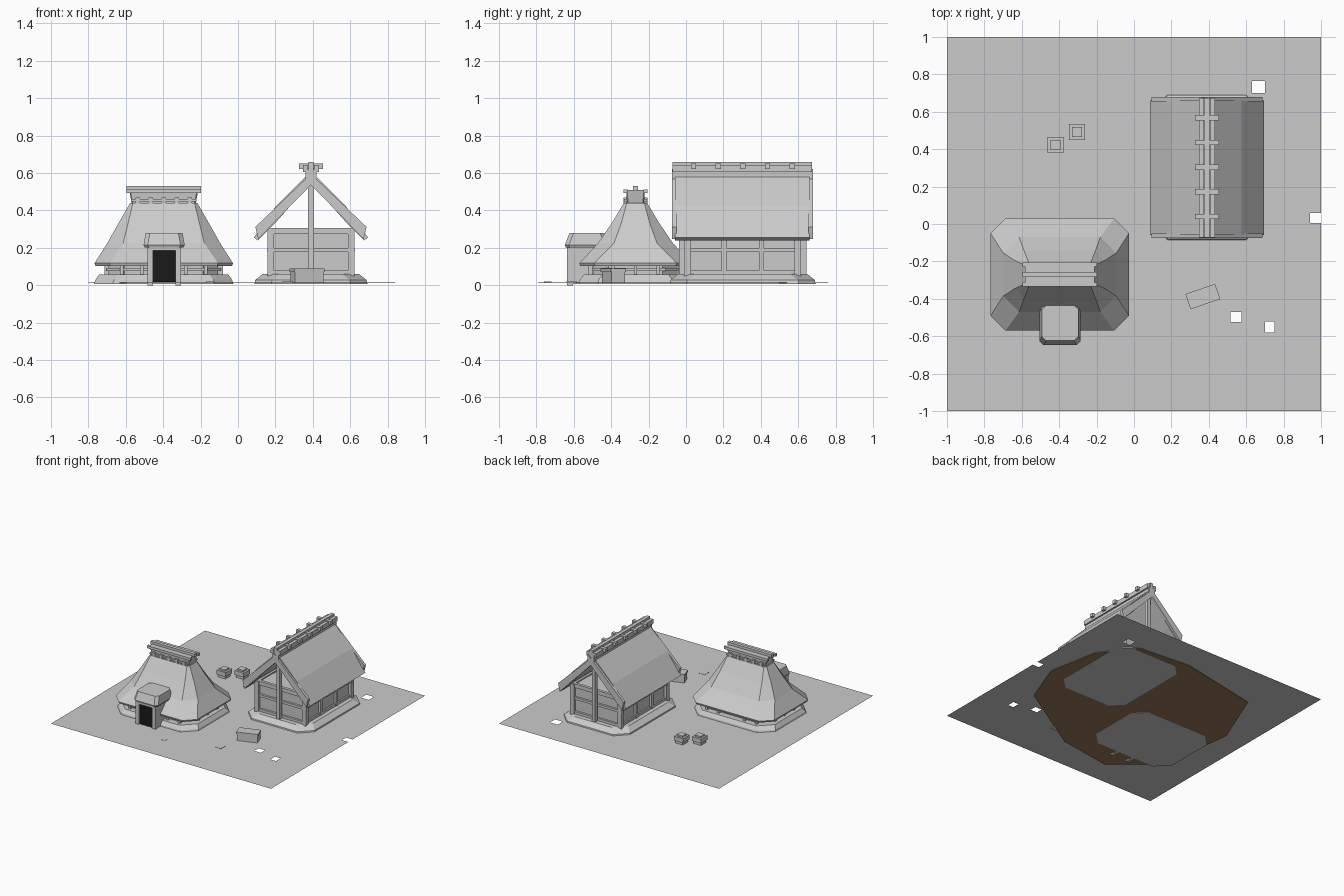
import bpy, bmesh, math
from mathutils import Matrix, Vector

if "Cube" in bpy.data.objects:
    bpy.data.objects.remove(bpy.data.objects["Cube"])


def material(name, rgb):
    m = bpy.data.materials.new(name)
    m.diffuse_color = (*rgb, 1)
    m.use_nodes = True
    m.node_tree.nodes["Principled BSDF"].inputs["Base Color"].default_value = m.diffuse_color
    return m


GREY = material("plain grey", (0.6, 0.6, 0.6))
BROWN = material("earth brown", (0.31, 0.18, 0.10))
BLACK = material("door black", (0.01, 0.01, 0.01))


def finish(name, bm, mat=GREY, normals=True):
    if normals:
        bmesh.ops.recalc_face_normals(bm, faces=bm.faces)
    me = bpy.data.meshes.new(name)
    bm.to_mesh(me)
    bm.free()
    me.materials.append(mat)
    ob = bpy.data.objects.new(name, me)
    bpy.context.collection.objects.link(ob)
    return ob


def box(name, x, y, z, mat=GREY):
    """Box from (min, max) pairs."""
    bm = bmesh.new()
    c = Vector([(p[0] + p[1]) / 2 for p in (x, y, z)])
    s = [p[1] - p[0] for p in (x, y, z)]
    bmesh.ops.create_cube(bm, size=1, matrix=Matrix.Translation(c) @ Matrix.Diagonal((*s, 1)))
    return finish(name, bm, mat)


def loft(name, rings, mat=GREY):
    """Closed solid through rings of equal point count."""
    bm = bmesh.new()
    vs = [[bm.verts.new(p) for p in r] for r in rings]
    n = len(vs[0])
    for a, b in zip(vs, vs[1:]):
        for i in range(n):
            bm.faces.new((a[i], a[(i + 1) % n], b[(i + 1) % n], b[i]))
    bm.faces.new(vs[0][::-1])
    bm.faces.new(vs[-1])
    return finish(name, bm, mat)


def octagon(cx, cy, hx, hy, chx, chy, z):
    q = [(hx, hy - chy), (hx - chx, hy)]
    pts = q + [(-x, y) for x, y in q[::-1]]
    pts += [(-x, -y) for x, y in pts]
    return [(cx + x, cy + y, z) for x, y in pts]


def prism(name, profile, y0, y1):
    """Profile in x-z, extruded along y."""
    return loft(name, [[(x, y, z) for x, z in profile] for y in (y0, y1)])


# ground sheet with a few square gaps
gaps = [(0.63, 0.70, 0.70, 0.765), (0.94, 1.0, 0.005, 0.06),
        (0.515, 0.575, -0.525, -0.47), (0.70, 0.75, -0.58, -0.52)]
xs = sorted({-1.0, 1.0} | {v for g in gaps for v in g[:2]})
ys = sorted({-1.0, 1.0} | {v for g in gaps for v in g[2:]})
bm = bmesh.new()
grid = [[bm.verts.new((x, y, 0.018)) for y in ys] for x in xs]
for i in range(len(xs) - 1):
    for j in range(len(ys) - 1):
        mx, my = (xs[i] + xs[i + 1]) / 2, (ys[j] + ys[j + 1]) / 2
        if not any(a < mx < b and c < my < d for a, b, c, d in gaps):
            bm.faces.new((grid[i][j], grid[i + 1][j], grid[i + 1][j + 1], grid[i][j + 1]))
finish("ground", bm, GREY, False)

# bare earth patch under the ground
patch = [(0.70, -0.34), (0.84, 0.03), (0.76, 0.45), (0.55, 0.72), (0.1, 0.76),
         (-0.60, 0.62), (-0.80, 0.13), (-0.72, -0.5), (-0.37, -0.79), (0.08, -0.72)]
loft("earth_patch", [[(x, y, z) for x, y in patch] for z in (0.011, 0.016)], BROWN)

# ---------------- thatched hut ----------------
HX, HY = -0.397, -0.27


def hut_ring(hx, hy, ch, z):
    return octagon(HX, HY, hx, hy, ch, ch, z)


loft("hut_base", [hut_ring(0.372, 0.302, 0.1, 0.008), hut_ring(0.365, 0.297, 0.1, 0.03),
                  hut_ring(0.345, 0.275, 0.1, 0.058)])
loft("hut_wall", [hut_ring(0.29, 0.225, 0.08, 0.05), hut_ring(0.29, 0.225, 0.08, 0.13)])
loft("hut_wall_rail", [hut_ring(0.305, 0.24, 0.08, 0.075), hut_ring(0.305, 0.24, 0.08, 0.092)])
loft("hut_roof", [hut_ring(0.28, 0.21, 0.08, 0.12), hut_ring(0.365, 0.295, 0.08, 0.103),
                  hut_ring(0.37, 0.30, 0.08, 0.118), hut_ring(0.302, 0.20, 0.085, 0.225),
                  hut_ring(0.24, 0.125, 0.05, 0.335), hut_ring(0.18, 0.062, 0.015, 0.44)])
for sy in (-1, 1):
    for k in (-0.25, -0.13, 0.13, 0.25):
        y = HY + sy * 0.24
        x = HX + k * 0.9
        box("hut_wall_post", (x - 0.009, x + 0.009), (y - 0.012, y + 0.012), (0.05, 0.112))
for sx in (-1, 1):
    for k in (-0.12, 0, 0.12):
        x, y = HX + sx * 0.305, HY + k
        box("hut_wall_post", (x - 0.012, x + 0.012), (y - 0.009, y + 0.009), (0.05, 0.112))

# hut ridge cap
loft("hut_ridge", [octagon(HX, HY, hx, hy, 0.006, 0.006, z) for hx, hy, z in
                   ((0.168, 0.045, 0.425), (0.185, 0.05, 0.51))])
box("hut_ridge_beam", (HX - 0.2, HX + 0.2), (HY - 0.014, HY + 0.014), (0.505, 0.53))
for s in (-1, 1):
    y = HY + s * 0.053
    box("hut_ridge_rail", (HX - 0.198, HX + 0.198), (y - 0.01, y + 0.01), (0.492, 0.513))
    box("hut_ridge_lower_rail", (HX - 0.175, HX + 0.175), (y - 0.008, y + 0.008), (0.448, 0.46))
    for k in range(5):
        x = HX - 0.14 + k * 0.07
        box("hut_ridge_peg", (x - 0.012, x + 0.012), (y - 0.012, y + 0.012), (0.438, 0.47))

# hut entrance
PX = -0.395
for s in (-1, 1):
    x = PX + s * 0.075
    box("porch_side", (x - 0.014, x + 0.014), (-0.625, -0.44), (0.008, 0.21))
    box("porch_post", (x - 0.015, x + 0.015), (-0.637, -0.605), (0.0, 0.21))
box("porch_lintel", (PX - 0.09, PX + 0.09), (-0.637, -0.6), (0.185, 0.21))
box("porch_door", (PX - 0.063, PX + 0.063), (-0.625, -0.617), (0.018, 0.187), BLACK)
loft("porch_roof", [octagon(PX, -0.53, hx, hy, 0.022, 0.022, z) for hx, hy, z in
                    ((0.104, 0.113, 0.203), (0.11, 0.118, 0.215), (0.098, 0.093, 0.28))])

# ---------------- gabled house ----------------
CX, CY = 0.39, 0.303
loft("house_base", [octagon(CX, CY, hx, hy, 0.09, 0.09, z) for hx, hy, z in
                    ((0.302, 0.39, 0.008), (0.298, 0.386, 0.028), (0.257, 0.345, 0.06))])
box("house_walls", (CX - 0.21, CX + 0.21), (CY - 0.29, CY + 0.29), (0.05, 0.295))

# timber frame on all four walls
for sx in (-1, 1):
    for sy in (-1, 1):
        x, y = CX + sx * 0.215, CY + sy * 0.295
        box("corner_post", (x - 0.018, x + 0.018), (y - 0.018, y + 0.018), (0.05, 0.305))
    x = CX + sx * 0.212
    for z0, z1 in ((0.06, 0.08), (0.18, 0.2), (0.275, 0.305)):
        box("side_rail", (x - 0.01, x + 0.01), (CY - 0.31, CY + 0.31), (z0, z1))
    for k in (-0.1, 0.1):
        box("side_post", (x - 0.014, x + 0.014), (CY + k - 0.013, CY + k + 0.013), (0.05, 0.3))
for sy in (-1, 1):
    y = CY + sy * 0.295
    for z0, z1, h in ((0.06, 0.08, 0.22), (0.178, 0.198, 0.235), (0.275, 0.307, 0.225)):
        box("gable_rail", (CX - h, CX + h), (y - 0.012, y + 0.012), (z0, z1))
    y = CY + sy * 0.325
    box("gable_post", (CX - 0.015, CX + 0.015), (y - 0.015, y + 0.015), (0.05, 0.58))

# roof slab, open at the gables
outer = [(0.305, 0.255), (0.185, 0.425)]
inner = [(0.18, 0.345), (0.285, 0.24)]
profile = outer + [(0, 0.61)] + [(-x, z) for x, z in outer[::-1]]
profile += [(-x, z) for x, z in inner[::-1]] + [(0, 0.55)] + inner
prism("house_roof", [(CX + x, z) for x, z in profile], CY - 0.362, CY + 0.358)

# barge boards crossing at the ridge
barge = [(0.028, 0.622), (-0.297, 0.312), (-0.282, 0.247), (0.028, 0.565)]
for sy in (-1, 1):
    for sx in (-1, 1):
        y = CY + sy * 0.365
        prism("barge_board", [(CX + sx * x, z) for x, z in barge], y - 0.012, y + 0.012)

# ridge poles and cross ties
box("ridge_core", (CX - 0.03, CX + 0.03), (CY - 0.37, CY + 0.37), (0.57, 0.615))
box("ridge_top", (CX - 0.014, CX + 0.014), (CY - 0.375, CY + 0.37), (0.615, 0.658))
for s in (-1, 1):
    x = CX + s * 0.03
    box("ridge_pole", (x - 0.013, x + 0.013), (CY - 0.375, CY + 0.37), (0.605, 0.642))
for k in range(5):
    y = 0.04 + k * 0.132
    box("ridge_tie", (CX - 0.064, CX + 0.064), (y - 0.014, y + 0.014), (0.622, 0.651))

# ---------------- loose items ----------------
trough = [box("trough", (-0.08, 0.08), (-0.038, 0.038), (0.014, 0.075)),
          box("trough_lid", (-0.084, 0.084), (-0.043, 0.043), (0.072, 0.09))]
for ob in trough:
    ob.matrix_world = Matrix.Translation((0.368, -0.388, 0)) @ Matrix.Rotation(math.radians(19), 4, 'Z')
for x, y in ((-0.42, 0.422), (-0.305, 0.492)):
    for part, h, z0, z1 in (("crate", 0.033, 0.014, 0.07), ("crate_rim", 0.042, 0.04, 0.075),
                            ("crate_lid", 0.026, 0.07, 0.088)):
        box(part, (x - h, x + h), (y - h, y + h), (z0, z1))
# flat stones
for x, y, h in ((0.265, -0.61, 0.028), (-0.15, -0.74, 0.02)):
    box("flat_stone", (x - h, x + h), (y - h, y + h), (0.012, 0.02))
